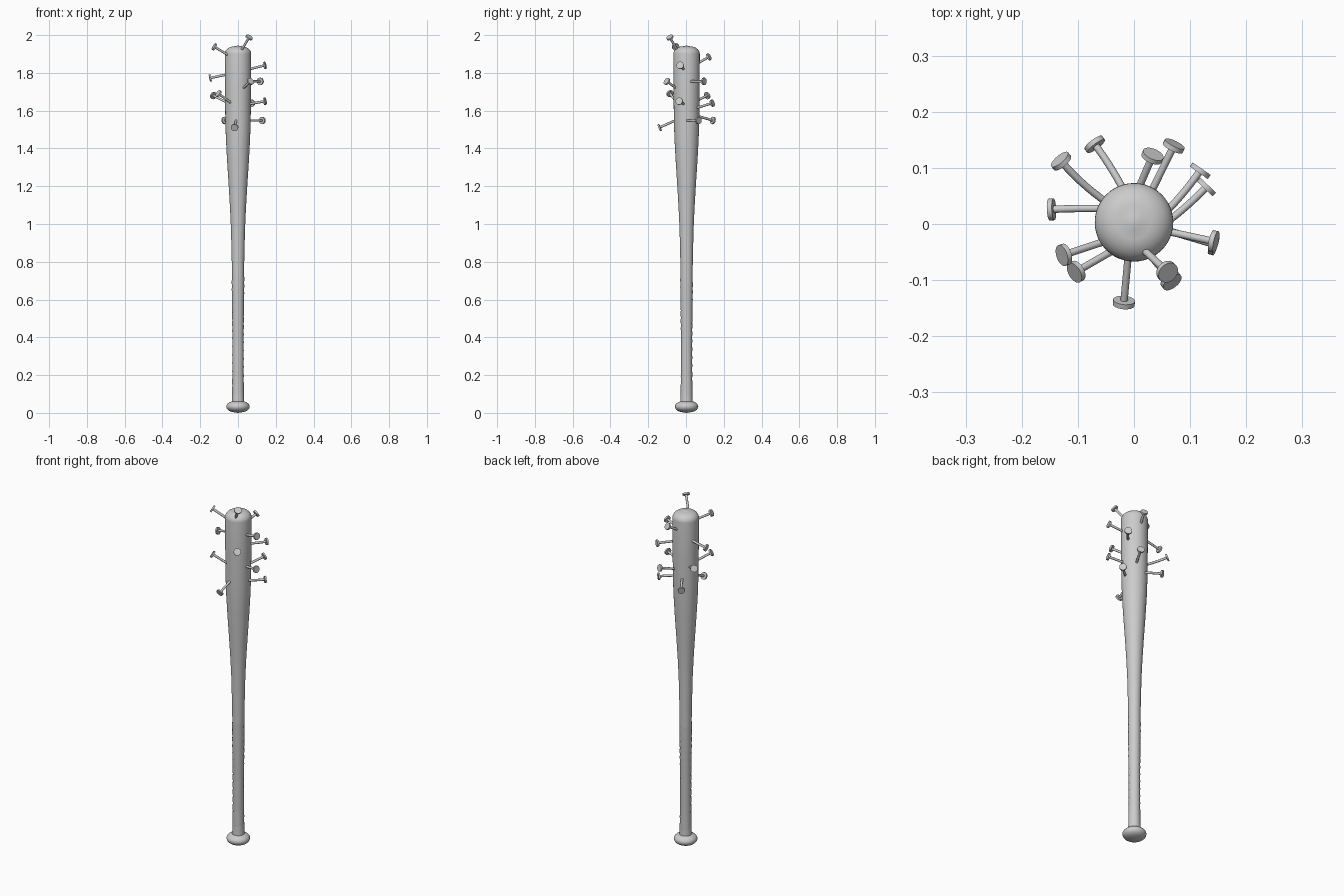
import bpy, math
from mathutils import Vector

if "Cube" in bpy.data.objects:
    bpy.data.objects.remove(bpy.data.objects["Cube"])

CY = 0.003  # bat axis offset in y


def finish(ob, angle=35):
    bpy.ops.object.select_all(action='DESELECT')
    ob.select_set(True)
    bpy.context.view_layer.objects.active = ob
    bpy.ops.object.shade_smooth_by_angle(angle=math.radians(angle))


def mesh_object(name, verts, faces):
    me = bpy.data.meshes.new(name)
    me.from_pydata(verts, [], faces)
    me.update()
    ob = bpy.data.objects.new(name, me)
    bpy.context.collection.objects.link(ob)
    return ob


def skin_rings(name, rings, n):
    """Closed tube through rings of n points each, capped at both ends."""
    verts = [p for r in rings for p in r]
    faces = [(i * n + j, i * n + (j + 1) % n, (i + 1) * n + (j + 1) % n, (i + 1) * n + j)
             for i in range(len(rings) - 1) for j in range(n)]
    faces.append(tuple(reversed(range(n))))
    faces.append(tuple(range(len(verts) - n, len(verts))))
    return mesh_object(name, verts, faces)


def lathe(name, profile, n=48):
    rings = [[(r * math.cos(2 * math.pi * j / n), CY + r * math.sin(2 * math.pi * j / n), z)
              for j in range(n)] for r, z in profile]
    ob = skin_rings(name, rings, n)
    finish(ob)
    return ob


# bat body: slim handle, swelling barrel, rounded end
body = [(0.033, 0.05), (0.031, 0.1), (0.029, 0.2), (0.0285, 0.4), (0.030, 0.6), (0.033, 0.8),
        (0.037, 0.97), (0.042, 1.08), (0.049, 1.2), (0.058, 1.34), (0.064, 1.45),
        (0.067, 1.54), (0.069, 1.7), (0.070, 1.9)]
for k in range(1, 10):
    a = math.radians(10 * k)
    body.append((0.022 + 0.048 * math.cos(a), 1.9 + 0.04 * math.sin(a)))
body += [(0.012, 1.943), (0.001, 1.944)]
lathe("bat_body", body)

# rounded knob
knob = []
for k in range(17):
    a = math.radians(-90 + 180 * k / 16)
    knob.append((max(0.001, 0.062 * abs(math.cos(a)) ** 0.8), 0.033 + 0.031 * math.sin(a) - (0.002 if k == 0 else 0)))
lathe("knob", knob)

# thin spiral grip tape on the handle
tape, faces = [], []
turns, seg = 14, 32
z0, z1 = 0.075, 0.68
pitch = (z1 - z0) / turns
for i in range(turns * seg + 1):
    a = 2 * math.pi * i / seg
    z = z0 + pitch * i / seg
    for dz, lift in ((0, 0.0005), (pitch * 0.97, 0.0022)):
        h = z + dz
        r = 0.0285 + 0.0025 * max(0, (0.2 - h) / 0.12) + 0.0045 * max(0, (h - 0.4) / 0.4) + lift
        tape.append((r * math.cos(a), CY + r * math.sin(a), h))
    if i:
        b = 2 * i
        faces.append((b - 2, b, b + 1, b - 1))
finish(mesh_object("grip_tape", tape, faces))


# bent nails: base on the barrel, head centre, sideways bend
def nail(name, base, head, bend):
    p0, p2 = Vector(base), Vector(head)
    d = (p2 - p0).normalized()
    p0 -= d * 0.03
    side = d.cross(Vector((0, 0, 1))).normalized()
    p1 = (p0 + p2) / 2 + side * bend * 2
    n, steps = 12, 8
    rings = []

    def ring(c, t, r):
        u = t.cross(Vector((0, 0, 1))).normalized()
        v = t.cross(u)
        rings.append([c + (u * math.cos(2 * math.pi * j / n) + v * math.sin(2 * math.pi * j / n)) * r
                      for j in range(n)])

    for i in range(steps + 1):
        t = i / steps
        c = (1 - t) ** 2 * p0 + 2 * t * (1 - t) * p1 + t * t * p2
        tan = ((1 - t) * (p1 - p0) + t * (p2 - p1)).normalized()
        ring(c, tan, 0.0065)
    shaft = skin_rings(name + "_shaft", rings, n)
    finish(shaft)
    bpy.ops.mesh.primitive_cylinder_add(vertices=24, radius=0.0195, depth=0.009, location=p2)
    cap = bpy.context.object
    cap.name = name + "_head"
    cap.rotation_euler = tan.to_track_quat('Z', 'Y').to_euler()
    finish(cap)


nails = [
    ((-0.052, 0.045, 1.642), (-0.130, 0.112, 1.680), -0.005),
    ((-0.024, 0.066, 1.570), (-0.070, 0.142, 1.548), 0.003),
    ((0.011, 0.070, 1.855), (0.033, 0.121, 1.885), 0),
    ((0.034, 0.064, 1.617), (0.071, 0.139, 1.640), 0),
    ((0.062, 0.030, 1.755), (0.118, 0.095, 1.755), 0.003),
    ((0.066, 0.012, 1.548), (0.129, 0.066, 1.548), 0.003),
    ((0.068, -0.015, 1.822), (0.142, -0.031, 1.840), 0),
    ((0.068, -0.014, 1.637), (0.142, -0.036, 1.650), 0),
    ((0.027, -0.055, 1.935), (0.059, -0.085, 1.988), 0),
    ((0.033, -0.060, 1.725), (0.066, -0.101, 1.755), 0),
    ((-0.011, -0.064, 1.545), (-0.018, -0.140, 1.511), 0),
    ((-0.044, -0.051, 1.647), (-0.103, -0.085, 1.690), 0),
    ((-0.058, -0.033, 1.898), (-0.125, -0.055, 1.938), 0),
    ((-0.066, 0.027, 1.790), (-0.147, 0.026, 1.773), 0.001),
]
for i, (b, h, k) in enumerate(nails):
    nail("nail_%02d" % (i + 1), b, h, k)
